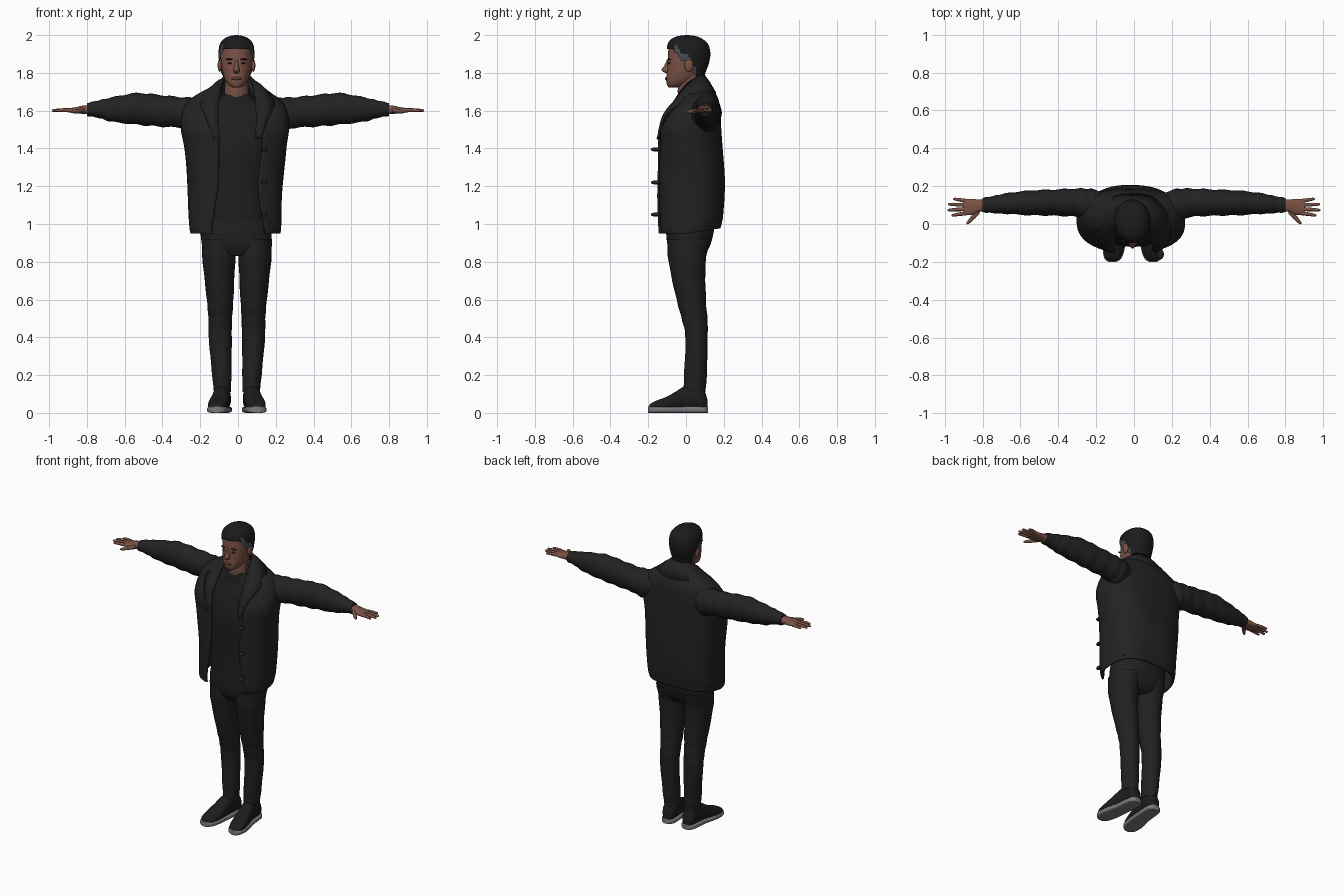
import bpy, bmesh, math
from mathutils import Vector


def material(name, r, g, b):
    m = bpy.data.materials.new(name)
    m.diffuse_color = (r, g, b, 1)
    return m


JACKET = material("jacket black", .016, .016, .016)
SHIRT = material("shirt black", .013, .013, .013)
TROUSER = material("trouser black", .015, .015, .015)
SHOE = material("shoe black", .012, .012, .012)
SOLE = material("sole grey", .2, .2, .2)
SKIN = material("skin brown", .2, .085, .06)
LIP = material("lip brown", .14, .05, .04)
HAIR = material("hair black", .011, .011, .012)
GREY = material("temple grey", .07, .07, .075)


def spline(rows, sub):
    """Catmull-Rom interpolation through rows of numbers."""
    out = []
    for i in range(len(rows) - 1):
        a, b, c, d = (rows[max(i - 1, 0)], rows[i], rows[i + 1],
                      rows[min(i + 2, len(rows) - 1)])
        for k in range(sub):
            t = k / sub
            out.append([.5 * (2 * q + (r - p) * t + (2 * p - 5 * q + 4 * r - s) * t * t
                              + (3 * q - p - 3 * r + s) * t ** 3)
                        for p, q, r, s in zip(a, b, c, d)])
    return out + [list(rows[-1])]


def spow(v, e):
    return math.copysign(abs(v) ** e, v)


def skin_grid(name, grid, mat, closed=True, thick=0, angle=60):
    """Skin rows of points into a smooth mesh; closed rows are also capped."""
    bm = bmesh.new()
    rows = [[bm.verts.new(p) for p in row] for row in grid]
    n = len(rows[0])
    for a, b in zip(rows, rows[1:]):
        for j in range(n if closed else n - 1):
            k = (j + 1) % n
            bm.faces.new((a[j], a[k], b[k], b[j]))
    if closed:
        bm.faces.new(rows[0])
        bm.faces.new(rows[-1])
    bmesh.ops.recalc_face_normals(bm, faces=bm.faces)
    me = bpy.data.meshes.new(name)
    bm.to_mesh(me)
    bm.free()
    for f in me.polygons:
        f.use_smooth = True
    me.set_sharp_from_angle(angle=math.radians(angle))
    me.materials.append(mat)
    ob = bpy.data.objects.new(name, me)
    bpy.context.collection.objects.link(ob)
    if thick:
        mod = ob.modifiers.new("thickness", 'SOLIDIFY')
        mod.thickness, mod.offset = thick, 0
    return ob


def loft(name, rings, mat, axis='z', n=28, p=2, sub=4, s=1, dx=0, ripple=0):
    """Rings are (position on axis, centre a, centre b, radius a, radius b)."""
    grid = []
    for i, (t, a, b, ra, rb) in enumerate(spline(rings, sub)):
        row = []
        for j in range(n):
            w = 2 * math.pi * j / n
            k = 1 + ripple * math.sin(i * 1.3 + 1.5 * math.sin(w))
            u = a + max(ra, .001) * k * spow(math.cos(w), 2 / p)
            v = b + max(rb, .001) * k * spow(math.sin(w), 2 / p)
            x, y, z = {'x': (t, u, v), 'y': (u, t, v), 'z': (u, v, t)}[axis]
            row.append((x * s + dx, y, z))
        grid.append(row)
    return skin_grid(name, grid, mat)


def ball(name, loc, r, mat):
    x, y, z = loc
    rings = [(z + r[2] * math.sin(q), x, y, r[0] * math.cos(q), r[1] * math.cos(q))
             for q in (math.pi * (i / 10 - .5) for i in range(11))]
    return loft(name, rings, mat, n=16, sub=1)


# Head, neck and face
HX = -.008
head = [(1.722, HX, -.07, .02, .02), (1.735, HX, -.05, .042, .05), (1.76, HX, -.025, .06, .08),
        (1.8, HX, -.008, .074, .093), (1.85, HX, .005, .082, .103), (1.9, HX, .013, .086, .108),
        (1.95, HX, .011, .078, .1), (1.98, HX, .008, .055, .072), (1.992, HX, .008, .02, .03)]
loft("head", head, SKIN, n=40, p=2.15)
loft("neck", [(1.6, HX, .045, .075, .075), (1.7, HX, .022, .064, .066), (1.8, HX, .03, .06, .065)], SKIN)
loft("nose", [(1.872, HX, -.092, .006, .008), (1.84, HX, -.098, .01, .016),
              (1.815, HX, -.1, .017, .03), (1.798, HX, -.094, .012, .012)], SKIN, n=16)
ball("lips", (HX, -.1, 1.77), (.026, .012, .008), LIP)
for s in (-1, 1):
    ball("ear", (HX + s * .088, .015, 1.84), (.012, .024, .034), SKIN)
    ball("eye", (HX + s * .034, -.088, 1.851), (.013, .008, .005), HAIR)
    ball("eyebrow", (HX + s * .036, -.089, 1.872), (.022, .009, .004), HAIR)


# Hair: larger copy of the skull cut along the hairline
def hairline(y):
    pts = [(-.2, 1.935), (-.075, 1.925), (-.045, 1.9), (-.025, 1.86), (.01, 1.86), (.04, 1.8), (.07, 1.765), (.3, 1.765)]
    for (a, p), (b, q) in zip(pts, pts[1:]):
        if y <= b:
            return p + (q - p) * (y - a) / (b - a)
    return 1.76


skull = [(1.755, HX, .03, .064, .062), (1.8, HX, .018, .082, .085), (1.85, HX, .013, .091, .108),
         (1.9, HX, .014, .095, .115), (1.95, HX, .01, .089, .108), (1.98, HX, .005, .066, .082),
         (1.995, HX, .005, .035, .045), (2.0, HX, .005, .005, .008)]
hair = loft("hair", skull, HAIR, n=64, p=2.1, sub=8)
hair.data.materials.append(GREY)
bm = bmesh.new()
bm.from_mesh(hair.data)
cut = []
for f in bm.faces:
    c = f.calc_center_median()
    d = c.z - hairline(c.y)
    if d < 0:
        cut.append(f)
    elif d < .04 and -.06 < c.y < .055:
        f.material_index = 1
bmesh.ops.delete(bm, geom=cut, context='FACES')
bm.to_mesh(hair.data)
bm.free()

# Shirt and hips
loft("shirt", [(1.02, -.01, .03, .175, .142), (1.2, -.01, .03, .175, .142), (1.4, -.005, .03, .19, .15),
               (1.54, 0, .042, .2, .125), (1.62, -.005, .05, .16, .1), (1.66, HX, .04, .1, .084),
               (1.685, HX, .035, .074, .073)], SHIRT, p=2.3, n=40)
loft("trouser_hips", [(.83, -.007, .012, .1, .08), (.88, -.009, .015, .17, .11), (.95, -.01, .02, .188, .125),
                      (1.04, -.01, .025, .172, .132)], TROUSER, p=2.3, n=40)

# Jacket body: open-front shell; rows are (z, centre y, rx, ry, left gap, right gap)
body = [(.95, .012, .232, .165, .12, .16), (1.0, .016, .238, .172, .12, .15), (1.2, .024, .246, .175, .09, .12),
        (1.4, .021, .264, .168, .085, .14), (1.5, .02, .28, .162, .085, .14), (1.58, .04, .275, .137, .1, .14),
        (1.64, .055, .25, .115, .1, .12), (1.68, .06, .2, .096, .09, .1), (1.72, .062, .13, .07, .075, .075),
        (1.76, .065, .085, .045, .06, .06)]
grid = []
for i, (z, cy, rx, ry, left, right) in enumerate(spline(body, 5)):
    e = 2 / 2.5
    a = math.asin((right / rx) ** (1 / e))
    b = 2 * math.pi - math.asin((left / rx) ** (1 / e))
    row = []
    for j in range(61):
        w = a + (b - a) * j / 60
        k = 1 + .008 * math.sin(5 * w + z * 14)
        x, y = rx * k * spow(math.sin(w), e), cy - ry * k * spow(math.cos(w), e)
        row.append((x - .015, y, z + (.03 * max(0, y / .18) if z < 1 else 0)))
    grid.append(row)
skin_grid("jacket_body", grid, JACKET, closed=False, thick=.012)

# Collar and lapels: folded strip from one lapel round the neck to the other
inner = [(.1, -.135, 1.45), (.1, -.115, 1.56), (.095, -.06, 1.65), (.085, 0, 1.735), (.065, .065, 1.78), (0, .095, 1.785)]
outer = [(.125, -.15, 1.45), (.165, -.115, 1.56), (.195, -.045, 1.63), (.175, .06, 1.69), (.1, .14, 1.7), (0, .155, 1.69)]


def both_sides(pts):
    return spline(pts + [(-x, y, z) for x, y, z in pts[-2::-1]], 6)


top, low = [[Vector(q) + Vector((-.004, 0, 0)) for q in both_sides(c)] for c in (inner, outer)]
mid = [(p + q) / 2 + Vector((0, -.004, .012)) for p, q in zip(top, low)]
skin_grid("jacket_collar", [top, mid, low], JACKET, closed=False, thick=.012)

# Buttons standing off the jacket edge
for z in (1.395, 1.22, 1.05):
    ball("jacket_button", (.14, -.16, z), (.018, .027, .011), JACKET)

for s in (-1, 1):
    # Sleeves
    loft("sleeve", [(.13, .085, 1.6, .07, .06), (.22, .1, 1.58, .084, .09), (.3, .112, 1.59, .075, .081),
                    (.42, .113, 1.6, .069, .084), (.54, .112, 1.61, .066, .083), (.67, .108, 1.606, .055, .064),
                    (.74, .103, 1.608, .046, .046), (.8, .1, 1.606, .038, .034)], JACKET, 'x', sub=6, s=s, ripple=.035)
    # Hands
    loft("palm", [(.77, .1, 1.605, .028, .024), (.82, .096, 1.605, .033, .022), (.86, .09, 1.602, .043, .016),
                  (.9, .09, 1.602, .041, .011)], SKIN, 'x', p=2.4, s=s)
    for y0, x1, y1 in ((.057, .965, .046), (.079, .985, .074), (.101, .982, .104), (.122, .955, .132)):
        loft("finger", [(.885, y0, 1.602, .011, .011), ((.885 + x1) / 2, (y0 + y1) / 2, 1.603, .0095, .0095),
                        (x1 - .008, y1, 1.601, .007, .007), (x1, y1, 1.601, .002, .002)], SKIN, 'x', n=12, s=s)
    loft("thumb", [(.815, .075, 1.602, .02, .015), (.845, .042, 1.598, .018, .012),
                   (.872, .014, 1.595, .013, .009), (.885, .003, 1.594, .004, .004)], SKIN, 'x', n=14, s=s)
    # Legs
    loft("trouser_leg", [(.11, .076, .045, .045, .058), (.2, .08, .05, .051, .06), (.4, .088, .056, .061, .059),
                         (.5, .088, .045, .063, .068), (.6, .089, .028, .07, .078), (.8, .095, .006, .086, .098),
                         (.92, .096, .018, .09, .117)], TROUSER, s=s, dx=-.006, sub=6, ripple=.014)
    # Shoes, toes turned slightly outward
    shoe = [(.115, .074, .02, .06), (.095, .074, .04, .115), (.05, .077, .045, .138), (-.01, .082, .046, .135),
            (-.06, .09, .05, .105), (-.11, .098, .053, .078), (-.16, .104, .047, .06), (-.185, .106, .034, .046),
            (-.196, .107, .015, .034)]
    loft("shoe_upper", [(y, x, h / 2 + .008, w, h / 2 - .004) for y, x, w, h in shoe], SHOE, 'y', p=2.4, s=s, dx=-.006)
    loft("shoe_sole", [(y * 1.02, x, .017, w + .005, .017) for y, x, w, h in shoe], SOLE, 'y', p=4, s=s, dx=-.006)
